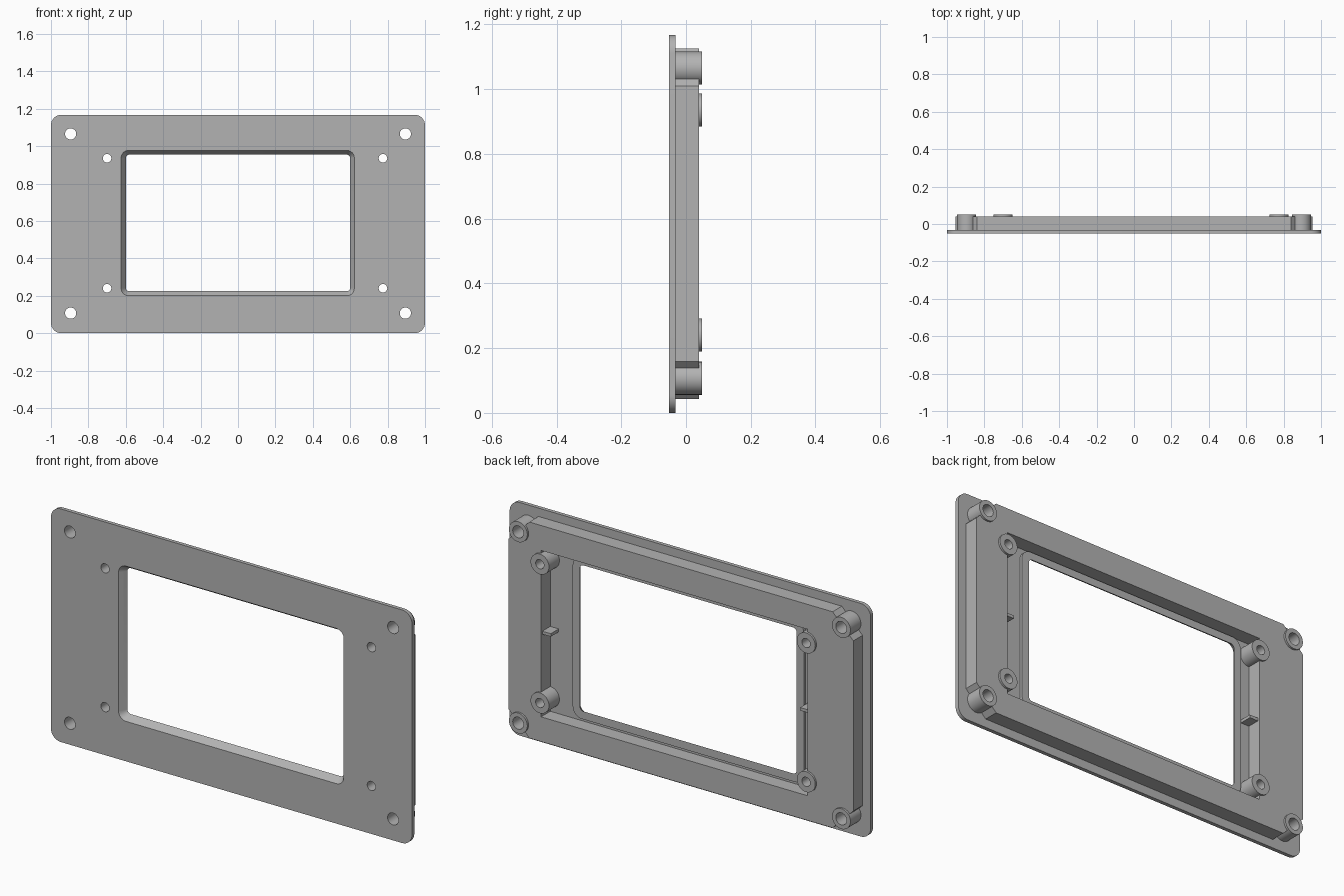
import bpy, bmesh, math

cube = bpy.data.objects.get("Cube")
if cube:
    bpy.data.objects.remove(cube, do_unlink=True)

grey = bpy.data.materials.new("matte grey")
grey.use_nodes = True
tone = (0.45, 0.45, 0.45, 1)
grey.diffuse_color = tone
grey.node_tree.nodes["Principled BSDF"].inputs["Base Color"].default_value = tone

# Depths from front to back
FRONT, PLATE_BACK, RIM_BACK, FRAME_BACK, BOSS_BACK = -0.052, -0.033, -0.018, 0.04, 0.05
OVER = 0.02
TOP = 1.167


def rounded(x0, x1, z0, z1, r, steps=8):
    """Outline of a rectangle with rounded corners."""
    pts = []
    corners = [(x1 - r, z1 - r), (x0 + r, z1 - r), (x0 + r, z0 + r), (x1 - r, z0 + r)]
    for q, (cx, cz) in enumerate(corners):
        for i in range(steps + 1):
            a = math.pi / 2 * (q + i / steps)
            pts.append((cx + r * math.cos(a), cz + r * math.sin(a)))
    return pts


def circle(x, z, r, n=32):
    return [(x + r * math.cos(math.tau * i / n), z + r * math.sin(math.tau * i / n))
            for i in range(n)]


def solid(name, front, y0, y1, back=None):
    """Closed solid between a front outline and a back outline."""
    bm = bmesh.new()
    a = [bm.verts.new((x, y0, z)) for x, z in front]
    b = [bm.verts.new((x, y1, z)) for x, z in (back or front)]
    bm.faces.new(a)
    bm.faces.new(b[::-1])
    n = len(a)
    for i in range(n):
        j = (i + 1) % n
        bm.faces.new((a[i], b[i], b[j], a[j]))
    bmesh.ops.recalc_face_normals(bm, faces=bm.faces)
    mesh = bpy.data.meshes.new(name)
    bm.to_mesh(mesh)
    bm.free()
    mesh.materials.append(grey)
    ob = bpy.data.objects.new(name, mesh)
    bpy.context.collection.objects.link(ob)
    return ob


def select(ob):
    bpy.ops.object.select_all(action='DESELECT')
    ob.select_set(True)
    bpy.context.view_layer.objects.active = ob


def cut(ob, cutters):
    select(ob)
    for c in cutters:
        mod = ob.modifiers.new("cut", 'BOOLEAN')
        mod.operation, mod.solver, mod.object = 'DIFFERENCE', 'EXACT', c
        bpy.ops.object.modifier_apply(modifier=mod.name)
    bpy.ops.object.shade_smooth_by_angle(angle=math.radians(30))


# Screw positions: x, z, hole radius
outer = [(x, z, 0.03) for x in (-0.895, 0.895) for z in (0.107, 1.065)]
inner = [(x, z, 0.023) for x in (-0.70, 0.775) for z in (0.24, 0.935)]

# Cutters
holes = [solid("hole_cutter", circle(x, z, r), FRONT - OVER, BOSS_BACK + OVER)
         for x, z, r in outer + inner]
window_front = rounded(-0.625, 0.622, 0.2, 0.977, 0.04)
window_back = rounded(-0.6, 0.6, 0.224, 0.955, 0.02)
window = solid("window_cutter", window_front, FRONT, RIM_BACK, window_back)
# Stretch the tapered cutter a little past both ends along its slope
for i, v in enumerate(window.data.vertices):
    n = len(window_front)
    (fx, fz), (bx, bz) = window_front[i % n], window_back[i % n]
    t = -0.1 if i < n else 1.1
    v.co = (fx + (bx - fx) * t, FRONT + (RIM_BACK - FRONT) * t, fz + (bz - fz) * t)
pocket = solid("pocket_cutter", [(-0.70, 0.167), (0.775, 0.167), (0.775, 1.0), (-0.70, 1.0)],
               PLATE_BACK - OVER, FRAME_BACK + OVER)

# Front plate with the bevelled window
plate = solid("front_plate", rounded(-1, 1, 0, TOP, 0.055), FRONT, PLATE_BACK)
cut(plate, holes + [window])

# Raised lip around the window on the back
rim = solid("window_rim", rounded(-0.64, 0.64, 0.184, 0.993, 0.05), PLATE_BACK, RIM_BACK)
cut(rim, [window])

# Rear frame with chamfered corners and a pocket
X, Z0, Z1, C = 0.955, 0.043, 1.125, 0.115
frame = solid("rear_frame", [(X, Z0 + C), (X, Z1 - C), (X - C, Z1), (C - X, Z1),
                             (-X, Z1 - C), (-X, Z0 + C), (C - X, Z0), (X - C, Z0)],
              PLATE_BACK, FRAME_BACK)
cut(frame, [pocket] + holes)

# Screw bosses
for kind, spots in (("outer_boss", outer), ("inner_boss", inner)):
    for k, (x, z, r) in enumerate(spots):
        boss = solid(f"{kind}_{k + 1}", circle(x, z, 0.051, 40), PLATE_BACK, BOSS_BACK)
        cut(boss, [holes[k if kind == "outer_boss" else k + 4]])

# Small ribs halfway up the pocket's side walls
for name, x0, x1 in (("left_rib", 0.728, 0.78), ("right_rib", -0.705, -0.653)):
    solid(name, [(x0, 0.577), (x1, 0.577), (x1, 0.592), (x0, 0.592)], PLATE_BACK, 0.03)

for c in holes + [window, pocket]:
    bpy.data.objects.remove(c, do_unlink=True)
